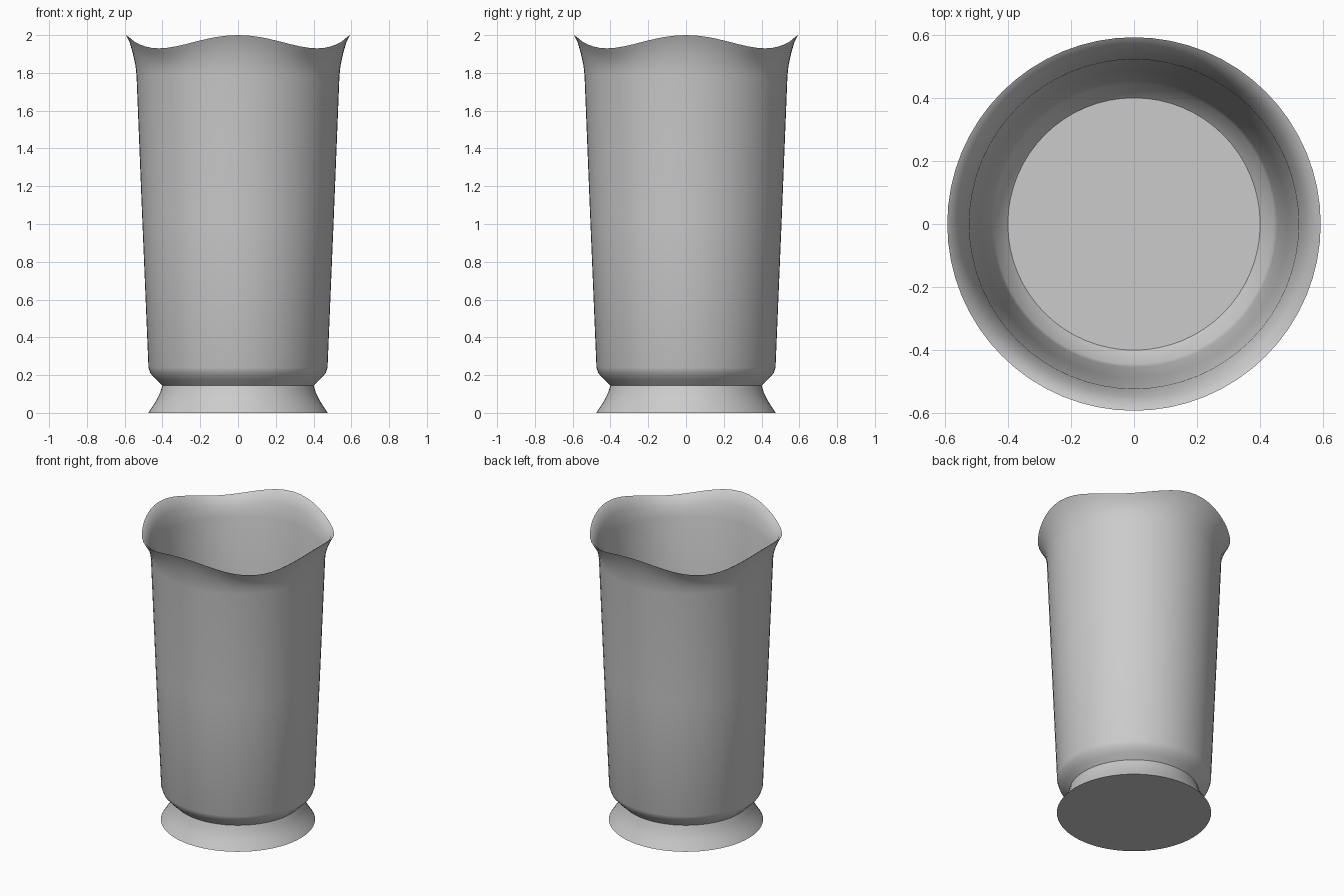
import bpy, bmesh, math

if "Cube" in bpy.data.objects:
    bpy.data.objects.remove(bpy.data.objects["Cube"])

SIDES = 64


def lathe(name, profile, sharp_angle):
    """Spin (radius, height, wave amplitude) points into a closed, capped solid."""
    bm = bmesh.new()
    rings = []
    for r, z, wave in profile:
        ring = []
        for i in range(SIDES):
            a = 2 * math.pi * i / SIDES
            ring.append(bm.verts.new((r * math.cos(a), r * math.sin(a),
                                      z + wave * math.cos(4 * a))))
        rings.append(ring)
    for low, high in zip(rings, rings[1:]):
        for i in range(SIDES):
            j = (i + 1) % SIDES
            bm.faces.new((low[i], low[j], high[j], high[i]))
    bm.faces.new(rings[0][::-1])
    bm.faces.new(rings[-1])
    bmesh.ops.recalc_face_normals(bm, faces=bm.faces)
    mesh = bpy.data.meshes.new(name)
    bm.to_mesh(mesh)
    bm.free()
    obj = bpy.data.objects.new(name, mesh)
    bpy.context.collection.objects.link(obj)
    bpy.ops.object.select_all(action='DESELECT')
    obj.select_set(True)
    bpy.context.view_layer.objects.active = obj
    bpy.ops.object.shade_smooth_by_angle(angle=math.radians(sharp_angle))
    return obj


# Flared foot
lathe("foot", [(0.475, 0, 0), (0.455, 0.03, 0), (0.43, 0.07, 0),
               (0.413, 0.105, 0), (0.40, 0.145, 0)], 30)

# Hollow body: outside wall upward, wavy lip, inside wall down to the floor
lathe("vase_body", [
    (0.40, 0.145, 0), (0.435, 0.178, 0), (0.464, 0.21, 0), (0.474, 0.24, 0),
    (0.507, 1.03, 0), (0.537, 1.78, 0), (0.542, 1.83, 0.004),
    (0.556, 1.885, 0.015), (0.573, 1.93, 0.03), (0.592, 1.965, 0.035),
    (0.572, 1.952, 0.033), (0.546, 1.90, 0.024), (0.522, 1.82, 0.004),
    (0.487, 1.03, 0), (0.454, 0.25, 0), (0.445, 0.215, 0), (0.40, 0.17, 0),
], 32)
